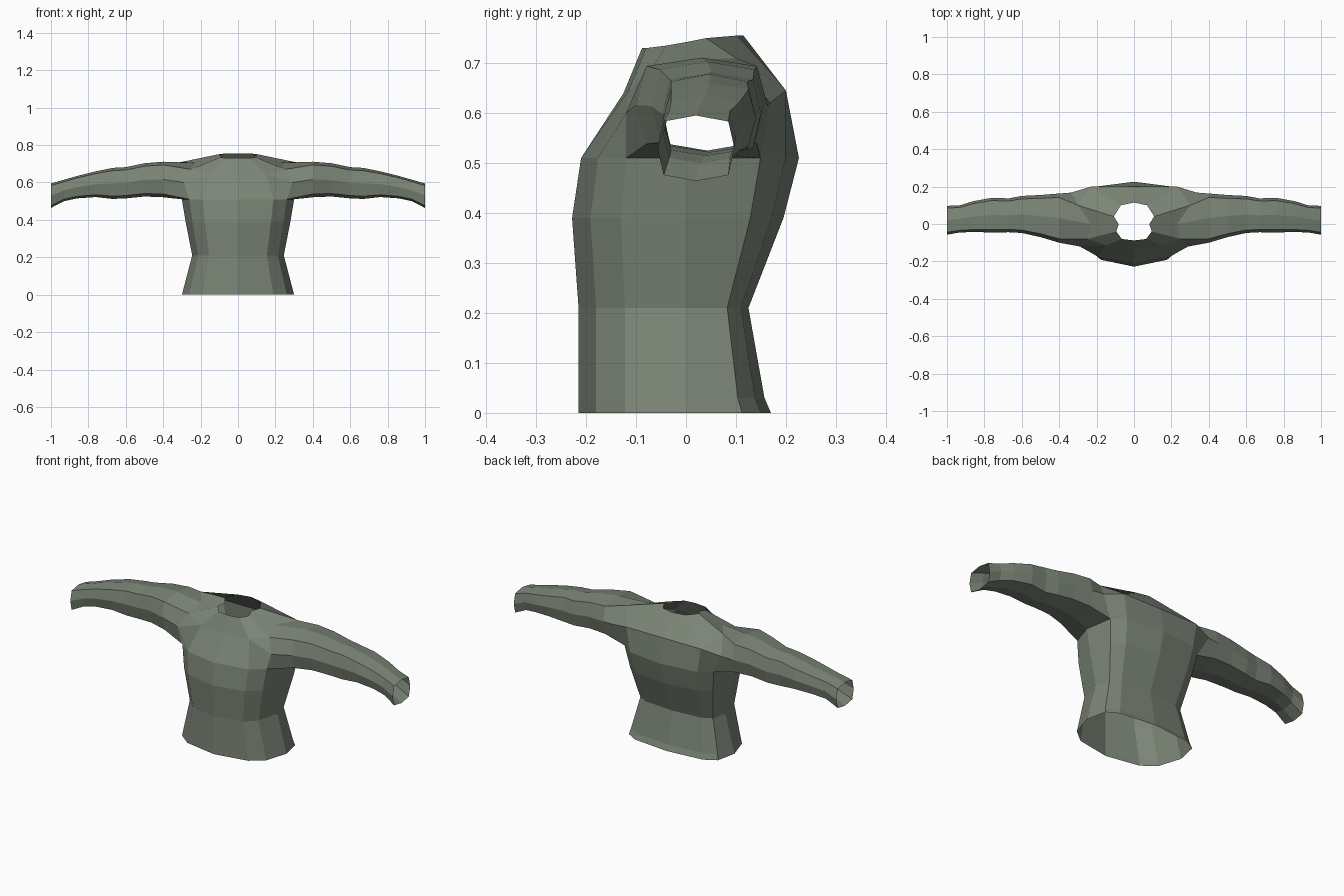
import bpy
import bmesh

default_cube = bpy.data.objects.get("Cube")
if default_cube:
    bpy.data.objects.remove(default_cube, do_unlink=True)

# Single cloth colour
cloth = bpy.data.materials.new("grey_green_cloth")
cloth.use_nodes = True
colour = (0.2, 0.235, 0.185, 1)
cloth.diffuse_color = colour
cloth.node_tree.nodes["Principled BSDF"].inputs["Base Color"].default_value = colour

bm = bmesh.new()


def add_verts(points):
    return [bm.verts.new(point) for point in points]


def bridge(first, second, closed=False):
    """Join two rows of equal length with quads."""
    count = len(first)
    for i in range(count if closed else count - 1):
        j = (i + 1) % count
        bm.faces.new((first[i], first[j], second[j], second[i]))


# Half cross-section of the torso, front centre to back centre, as fractions
outline = [(0, -1), (.63, -.84), (.87, -.57), (1, 0), (.92, .66), (.7, .88), (0, 1)]


def torso_row(z, width, front, back):
    return add_verts([(width * fx, fy * (front if fy < 0 else back), z)
                      for fx, fy in outline])


# Torso from the open hem to the underarm: height, half width, front, back
torso_rings = [
    (0, .3, .215, .17),
    (.03, .292, .215, .157),
    (.21, .245, .215, .125),
    (.39, .28, .228, .195),
    (.51, .3, .21, .226),
]
torso_rows = [torso_row(*ring) for ring in torso_rings]
for lower, upper in zip(torso_rows, torso_rows[1:]):
    bridge(lower, upper)
chest = torso_rows[-1]

# Yoke line over the shoulder, front centre to back centre
yoke = add_verts([
    (0, -.125, .64), (.15, -.115, .645), (.25, -.08, .67), (.23, 0, .705),
    (.3, .1, .71), (.23, .2, .645), (0, .2, .645),
])
# Armhole points between the chest and the yoke
arm_front, arm_back = add_verts([(.29, -.12, .6), (.335, .168, .62)])

# Open neck edge
neck = add_verts([
    (0, -.088, .73), (.065, -.08, .73), (.095, -.04, .735), (.082, 0, .742),
    (.108, .04, .75), (.07, .1, .755), (0, .115, .755),
])

# Upper chest and upper back panels, then the shoulders
for face in (
    (chest[0], chest[1], yoke[1], yoke[0]),
    (chest[1], chest[2], arm_front, yoke[1]),
    (yoke[1], arm_front, yoke[2]),
    (chest[4], chest[5], yoke[5], arm_back),
    (chest[5], chest[6], yoke[6], yoke[5]),
    (arm_back, yoke[5], yoke[4]),
):
    bm.faces.new(face)
bridge(yoke, neck)

# Eight-sided sleeve from the armhole to the open cuff
section = [(0, -1), (-.84, -.82), (-1, 0), (-.84, .82),
           (0, 1), (.84, .82), (1, 0), (.84, -.82)]


def sleeve_ring(x, front, back, bottom, top):
    mid_y, mid_z = (front + back) / 2, (bottom + top) / 2
    half_y, half_z = (back - front) / 2, (top - bottom) / 2
    return add_verts([(x, mid_y + a * half_y, mid_z + b * half_z)
                      for a, b in section])


sleeve_sizes = [
    (.4, -.1, .163, .521, .711),
    (.5, -.07, .155, .525, .703),
    (.6, -.048, .15, .515, .682),
    (.67, -.044, .137, .512, .678),
    (.76, -.045, .14, .522, .66),
    (.86, -.043, .122, .515, .635),
    (.93, -.045, .1, .5, .615),
    (1, -.057, .097, .464, .595),
]
armhole = [chest[3], chest[2], arm_front, yoke[2],
           yoke[3], yoke[4], arm_back, chest[4]]
sleeve_rings = [armhole] + [sleeve_ring(*size) for size in sleeve_sizes]
for inner, outer in zip(sleeve_rings, sleeve_rings[1:]):
    bridge(inner, outer, closed=True)

# Consistent outward normals
bmesh.ops.recalc_face_normals(bm, faces=bm.faces)
bm.faces.ensure_lookup_table()
bm.normal_update()
if bm.faces[0].normal.y > 0:
    bmesh.ops.reverse_faces(bm, faces=bm.faces)

mesh = bpy.data.meshes.new("shirt")
bm.to_mesh(mesh)
bm.free()
mesh.materials.append(cloth)
shirt = bpy.data.objects.new("long_sleeved_shirt", mesh)
bpy.context.collection.objects.link(shirt)

# Mirror the left half onto the right
mirror = shirt.modifiers.new("mirror", "MIRROR")
mirror.use_axis[0] = True
mirror.use_clip = True
